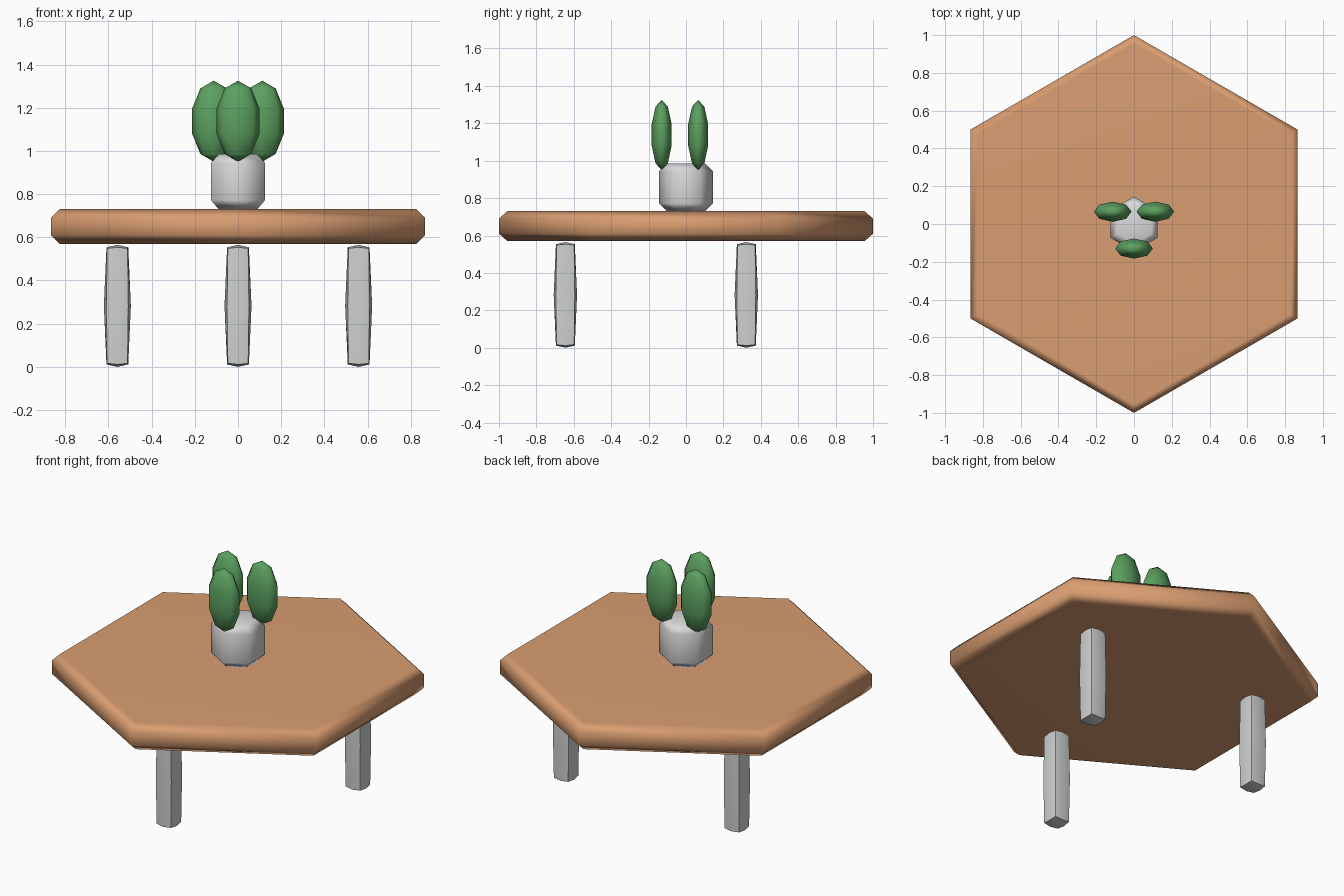
import bpy, bmesh, math
from mathutils import Matrix, Vector

if "Cube" in bpy.data.objects:
    bpy.data.objects.remove(bpy.data.objects["Cube"])


def material(name, rgb):
    m = bpy.data.materials.new(name)
    m.diffuse_color = (*rgb, 1)
    m.use_nodes = True
    m.node_tree.nodes["Principled BSDF"].inputs["Base Color"].default_value = m.diffuse_color
    return m


WOOD = material("warm_wood", (0.70, 0.34, 0.165))
GREY = material("pale_grey", (0.62, 0.64, 0.63))
WHITE = material("pot_white", (0.70, 0.70, 0.70))
GREEN = material("leaf_green", (0.105, 0.35, 0.115))


def finish(bm, name, mat, loc, angle):
    bmesh.ops.recalc_face_normals(bm, faces=bm.faces)
    me = bpy.data.meshes.new(name)
    bm.to_mesh(me)
    bm.free()
    me.materials.append(mat)
    ob = bpy.data.objects.new(name, me)
    ob.location = loc
    bpy.context.collection.objects.link(ob)
    bpy.ops.object.select_all(action='DESELECT')
    bpy.context.view_layer.objects.active = ob
    ob.select_set(True)
    bpy.ops.object.shade_smooth_by_angle(angle=math.radians(angle))
    return ob


def hex_block(name, mat, radius, z0, z1, inset, chamfer):
    """Six-sided block with a corner towards the front and chamfered rims."""
    bm = bmesh.new()
    rings = []
    for r, z in ((radius - inset, z0), (radius, z0 + chamfer),
                 (radius, z1 - chamfer), (radius - inset, z1)):
        rings.append([bm.verts.new((r * math.sin(math.radians(60 * i)),
                                    r * math.cos(math.radians(60 * i)), z))
                      for i in range(6)])
    for a, b in zip(rings, rings[1:]):
        for i in range(6):
            j = (i + 1) % 6
            bm.faces.new((a[i], a[j], b[j], b[i]))
    bm.faces.new(rings[0])
    bm.faces.new(rings[-1])
    ob = finish(bm, name, mat, (0, 0, 0), 80)
    # Keep the large flat faces evenly shaded
    ob.modifiers.new("flat_tops", 'WEIGHTED_NORMAL').keep_sharp = True


def leg(name, x, y):
    """Square leg whose faces bulge gently in the middle."""
    bm = bmesh.new()
    bmesh.ops.create_cube(bm, size=2)
    bmesh.ops.subdivide_edges(bm, edges=bm.edges[:], cuts=1, use_grid_fill=True)
    wide = {1: 0.0625, 2: 0.0505, 3: 0.047}    # face centre, edge middle, corner
    tall = {1: 0.2825, 2: 0.271, 3: 0.266}
    for v in bm.verts:
        s = [round(c) for c in v.co]
        n = sum(abs(c) for c in s)
        v.co = Vector((s[0] * wide[n], s[1] * wide[n], s[2] * tall[n]))
    finish(bm, name, GREY, (x, y, 0.2825), 35)


def leaf(name, x, y):
    """Flattened upright oval leaf."""
    bm = bmesh.new()
    bmesh.ops.create_uvsphere(bm, u_segments=8, v_segments=5, radius=1,
                              matrix=Matrix.Diagonal((0.105, 0.056, 0.1875, 1)))
    finish(bm, name, GREEN, (x, y, 1.1375), 80)


# Table top and plant pot
hex_block("table_top", WOOD, 1.0, 0.57, 0.73, 0.045, 0.04)
hex_block("plant_pot", WHITE, 0.145, 0.73, 0.985, 0.042, 0.042)

# Three legs and three leaves, spaced evenly with one at the front
for side, deg in (("front", -90), ("right", 30), ("left", 150)):
    c, s = math.cos(math.radians(deg)), math.sin(math.radians(deg))
    leg(side + "_leg", 0.645 * c, 0.645 * s)
    leaf(side + "_leaf", 0.13 * c, 0.13 * s)
